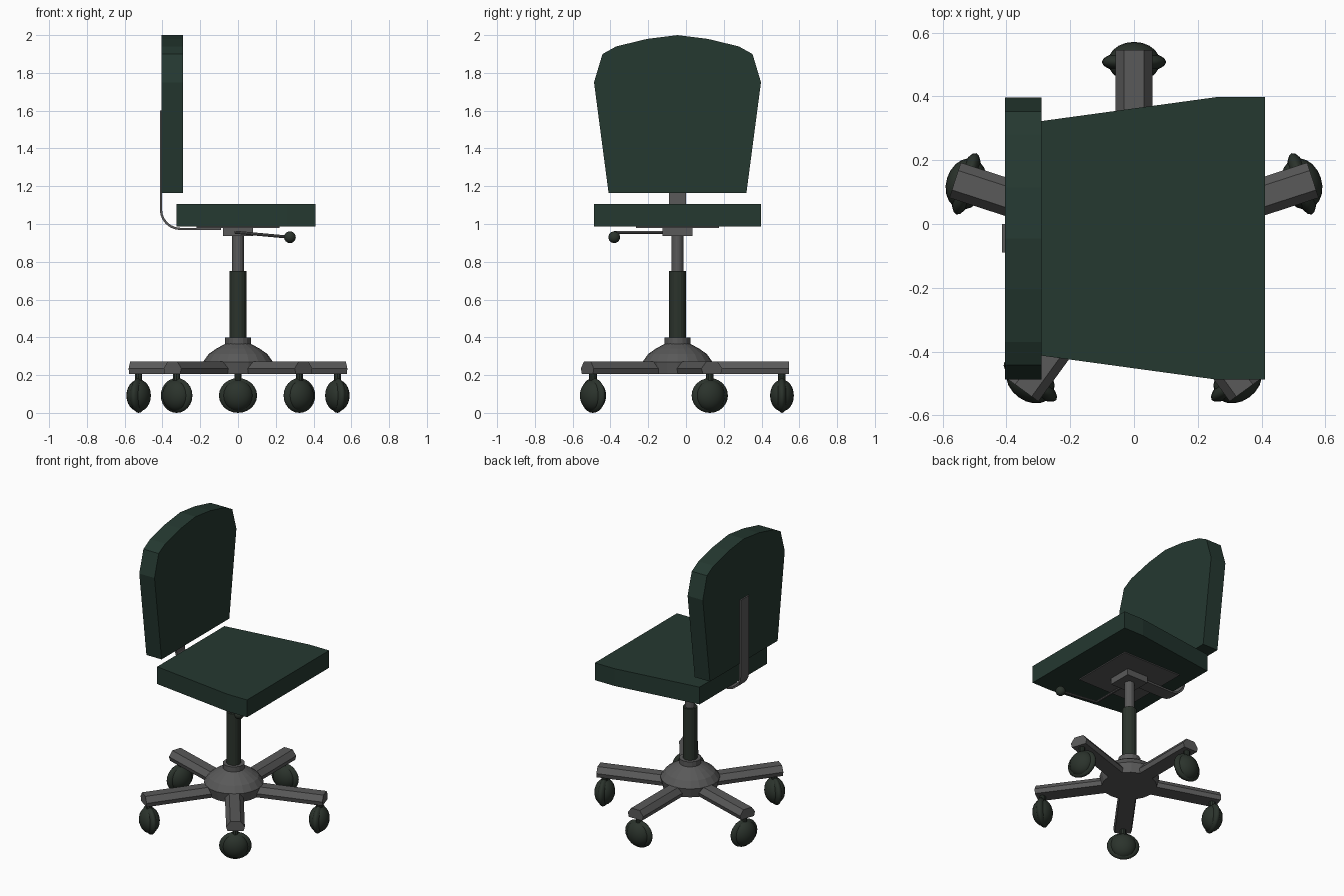
import bpy, bmesh, math
from mathutils import Vector, Matrix

if "Cube" in bpy.data.objects:
    bpy.data.objects.remove(bpy.data.objects["Cube"])

CY = -0.045  # y of the column axis


def mat(name, c):
    m = bpy.data.materials.new(name)
    m.diffuse_color = (*c, 1)
    m.use_nodes = True
    m.node_tree.nodes["Principled BSDF"].inputs["Base Color"].default_value = m.diffuse_color
    return m


GREEN = mat("dark green fabric", (0.018, 0.040, 0.030))
GREY = mat("grey metal", (0.10, 0.10, 0.10))
BLACK = mat("dark plastic", (0.024, 0.033, 0.025))


def finish(name, bm, m, smooth=False):
    bmesh.ops.recalc_face_normals(bm, faces=bm.faces)
    me = bpy.data.meshes.new(name)
    bm.to_mesh(me)
    bm.free()
    me.materials.append(m)
    for p in me.polygons:
        p.use_smooth = smooth
    ob = bpy.data.objects.new(name, me)
    bpy.context.collection.objects.link(ob)
    return ob


def prism(name, pts, offset, m, matrix=Matrix()):
    """Extrude a flat outline of 3D points along an offset."""
    bm = bmesh.new()
    f = bm.faces.new([bm.verts.new(p) for p in pts])
    r = bmesh.ops.extrude_face_region(bm, geom=[f])
    vs = [v for v in r["geom"] if isinstance(v, bmesh.types.BMVert)]
    bmesh.ops.translate(bm, verts=vs, vec=offset)
    bm.transform(matrix)
    return finish(name, bm, m)


def lathe(name, profile, m, n=16, matrix=None):
    """Closed solid of revolution around the column axis."""
    bm = bmesh.new()
    rings = [[bm.verts.new((r * math.cos(2 * math.pi * i / n), r * math.sin(2 * math.pi * i / n), z))
              for i in range(n)] for r, z in profile]
    for a, b in zip(rings, rings[1:]):
        for i in range(n):
            bm.faces.new((a[i], a[(i + 1) % n], b[(i + 1) % n], b[i]))
    bm.faces.new(rings[0])
    bm.faces.new(rings[-1])
    bm.transform(matrix or Matrix.Translation((0, CY, 0)))
    return finish(name, bm, m)


def ball(name, scale, matrix, m):
    bm = bmesh.new()
    bmesh.ops.create_uvsphere(bm, u_segments=20, v_segments=12, radius=1)
    bm.transform(matrix @ Matrix.Diagonal((*scale, 1)))
    return finish(name, bm, m, True)


def box(name, x0, x1, y0, y1, z0, z1, m):
    return prism(name, [(x0, y0, z0), (x1, y0, z0), (x1, y1, z0), (x0, y1, z0)], (0, 0, z1 - z0), m)


# seat: tapered towards the back
half = [(0.41, 0.443), (0.26, 0.443), (-0.325, 0.363)]
outline = half + [(x, -y) for x, y in reversed(half)]
prism("seat", [(x, CY + y, 0.987) for x, y in outline], (0, 0, 0.118), GREEN)

# backrest: arched top
half = [(0.365, 1.165), (0.442, 1.75), (0.397, 1.9), (0.325, 1.94), (0.16, 1.98)]
outline = half + [(0, 2.0)] + [(-y, z) for y, z in reversed(half)]
prism("backrest", [(-0.405, CY + y, z) for y, z in outline], (0.115, 0, 0), GREEN)

# bent bar carrying the backrest
outer, inner = [(-0.09, 0.968)], [(-0.09, 0.980)]
for i in range(7):
    a = math.radians(270 - 15 * i)
    for lst, r in ((outer, 1.0), (inner, 0.89)):
        lst.append((-0.305 + 0.109 * r * math.cos(a), 1.077 + 0.109 * r * math.sin(a)))
outer.append((-0.414, 1.6))
inner.append((-0.402, 1.6))
prism("back_bar", [(x, CY - 0.045, z) for x, z in outer + inner[::-1]], (0, 0.09, 0), GREY)

# under-seat plate and mount
box("seat_plate", -0.22, 0.22, CY - 0.22, CY + 0.22, 0.980, 0.990, GREY)
box("mount", -0.08, 0.08, CY - 0.08, CY + 0.08, 0.937, 0.982, GREY)

# column
lathe("column_rod", [(0.031, 0.7), (0.031, 0.94)], GREY)
lathe("column_sleeve", [(0.045, 0.38), (0.045, 0.75)], BLACK)
lathe("collar", [(0.068, 0.35), (0.068, 0.40)], GREY)
lathe("hub", [(0.17, 0.206), (0.185, 0.27), (0.155, 0.312), (0.115, 0.34), (0.06, 0.37)], GREY, 20)

# height lever: bent rod with knob
path = [Vector((-0.012, -0.10, 0.956)), Vector((-0.012, -0.375, 0.956)), Vector((0.275, -0.38, 0.930))]
for i in range(2):
    d = path[i + 1] - path[i]
    M = Matrix.Translation(path[i]) @ d.to_track_quat("Z", "Y").to_matrix().to_4x4()
    lathe(f"lever_rod_{i + 1}", [(0.008, -0.004), (0.008, d.length)], GREY, 8, M)
ball("lever_knob", (0.031, 0.031, 0.031), Matrix.Translation(path[2]), BLACK)

# five legs with casters
section = [(-0.05, 0.206), (0.05, 0.206), (0.058, 0.235), (0.032, 0.271), (-0.032, 0.271), (-0.058, 0.235)]
for k in range(5):
    M = Matrix.Translation((0, CY, 0)) @ Matrix.Rotation(math.radians(18 + 72 * k), 4, "Z")
    prism(f"leg_{k + 1}", [(0.03, y, z) for y, z in section], (0.56, 0, 0), GREY, M)
    C = M @ Matrix.Translation((0.553, 0, 0))
    lathe(f"caster_stem_{k + 1}", [(0.02, 0.15), (0.02, 0.21)], BLACK, 10, C)
    W = C @ Matrix.Translation((0, 0, 0.092))
    ball(f"caster_wheel_{k + 1}", (0.063, 0.082, 0.084), W, BLACK)
    ball(f"caster_rim_{k + 1}", (0.034, 0.101, 0.092), W, BLACK)
